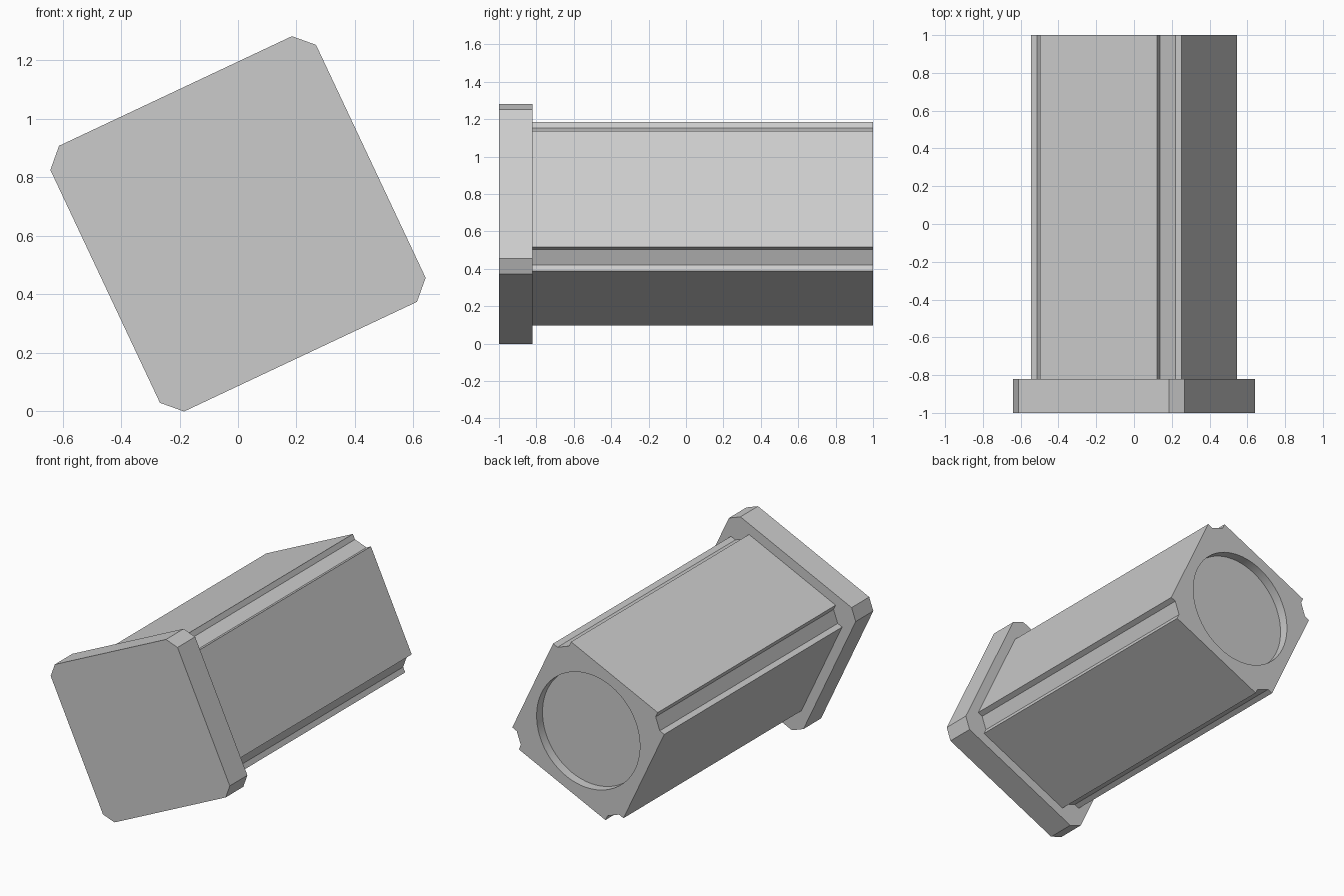
import bpy, bmesh, math
from mathutils import Matrix

cube = bpy.data.objects.get("Cube")
if cube:
    bpy.data.objects.remove(cube, do_unlink=True)

grey = bpy.data.materials.new("plain_grey")
grey.use_nodes = True
colour = (0.6, 0.6, 0.6, 1)
grey.diffuse_color = colour
grey.node_tree.nodes["Principled BSDF"].inputs["Base Color"].default_value = colour

CENTRE_Z = 0.64
TILT = math.radians(25.2)


def four_corners(corner):
    """Repeat one corner's points a quarter turn at a time."""
    turns = [Matrix.Rotation(k * math.pi / 2, 2) for k in range(4)]
    return [(m[0][0] * x + m[0][1] * z, m[1][0] * x + m[1][1] * z)
            for m in turns for x, z in corner]


def ring(bm, points, y):
    """Closed loop of edges in the plane at y."""
    verts = [bm.verts.new((x, y, z)) for x, z in points]
    return [bm.edges.new((v, verts[(i + 1) % len(verts)])) for i, v in enumerate(verts)]


def finish(bm, name):
    bmesh.ops.recalc_face_normals(bm, faces=bm.faces)
    mesh = bpy.data.meshes.new(name)
    bm.to_mesh(mesh)
    bm.free()
    mesh.materials.append(grey)
    obj = bpy.data.objects.new(name, mesh)
    bpy.context.collection.objects.link(obj)
    obj.location.z = CENTRE_Z
    obj.rotation_euler.y = -TILT
    bpy.ops.object.select_all(action="DESELECT")
    obj.select_set(True)
    bpy.context.view_layer.objects.active = obj
    bpy.ops.object.shade_smooth_by_angle(angle=math.radians(25))


# Front plate: square with chamfered corners
bm = bmesh.new()
plate = four_corners([(0.502, 0.44), (0.44, 0.502)])
loops = [ring(bm, plate, y) for y in (-1, -0.82)]
bmesh.ops.bridge_loops(bm, edges=loops[0] + loops[1])
for loop in loops:
    bmesh.ops.contextual_create(bm, geom=loop)
finish(bm, "front_plate")

# Body: square bar with notched corners and a shallow round recess in its back
bm = bmesh.new()
body = four_corners([(0.44, 0.343), (0.405, 0.343), (0.343, 0.405), (0.343, 0.44)])
circle = [(0.37 * math.cos(a), 0.37 * math.sin(a))
          for a in (math.tau * i / 64 for i in range(64))]
front, back = ring(bm, body, -0.82), ring(bm, body, 1)
rim, floor = ring(bm, circle, 1), ring(bm, circle, 0.94)
bmesh.ops.bridge_loops(bm, edges=front + back)
bmesh.ops.bridge_loops(bm, edges=rim + floor)
bmesh.ops.contextual_create(bm, geom=front)
bmesh.ops.contextual_create(bm, geom=floor)
bmesh.ops.triangle_fill(bm, edges=back + rim, use_beauty=True)
finish(bm, "notched_body")
